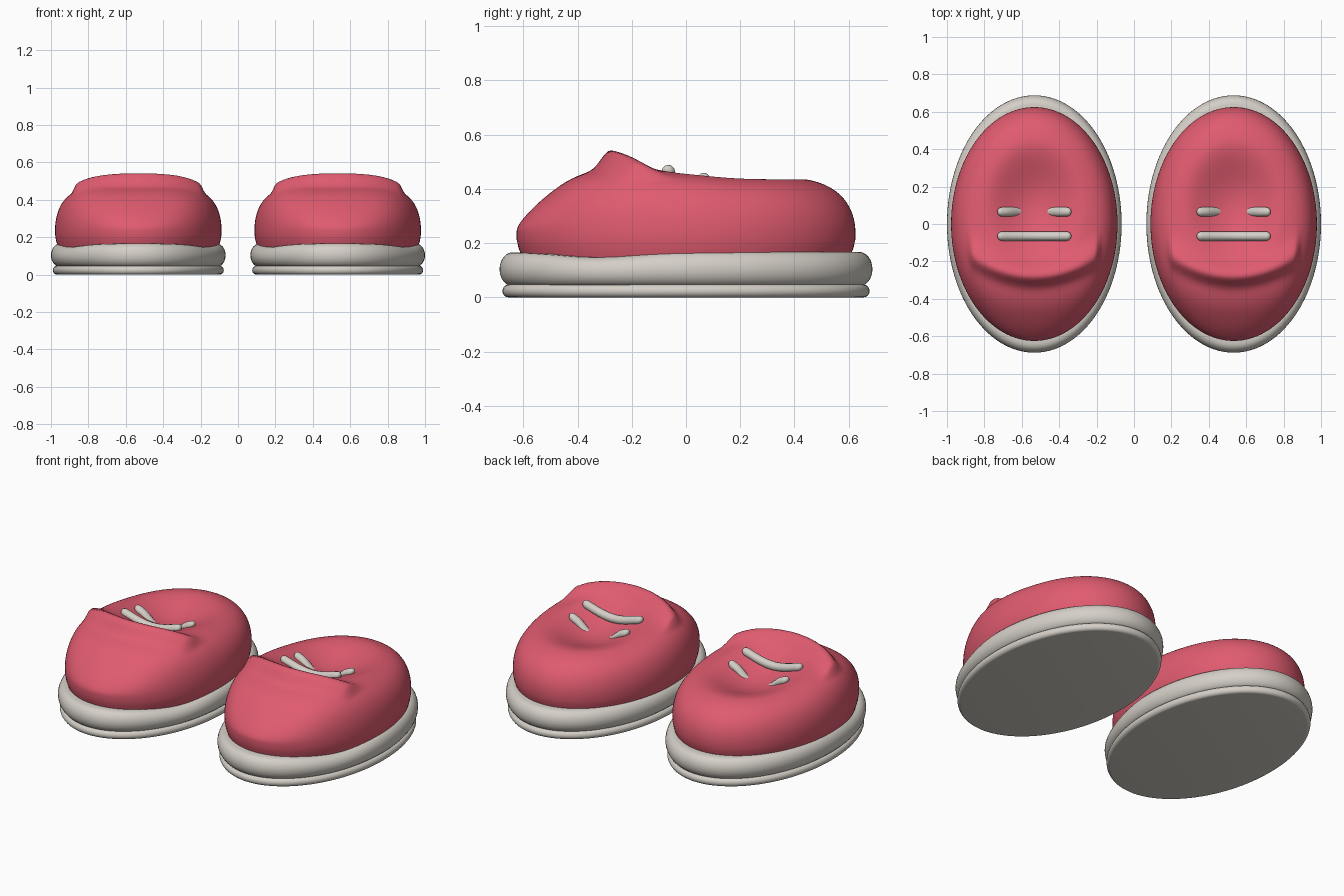
import bpy, bmesh, math

if "Cube" in bpy.data.objects:
    bpy.data.objects.remove(bpy.data.objects["Cube"])

A, B = 0.445, 0.625          # half width and half length of the upper
SEG = 112


def material(name, rgb):
    m = bpy.data.materials.new(name)
    m.diffuse_color = (*rgb, 1)
    m.use_nodes = True
    m.node_tree.nodes["Principled BSDF"].inputs["Base Color"].default_value = m.diffuse_color
    return m


RED = material("coral red", (0.74, 0.105, 0.16))
CREAM = material("warm white", (0.66, 0.625, 0.57))


def smoothstep(a, b, v):
    t = min(1, max(0, (v - a) / (b - a)))
    return t * t * (3 - 2 * t)


# Height of the top line along the length (y, z)
TOP = [(-0.75, 0.27), (-0.63, 0.33), (-0.54, 0.387), (-0.42, 0.448), (-0.3, 0.474),
       (-0.15, 0.474), (0, 0.46), (0.2, 0.447), (0.45, 0.449), (0.65, 0.45), (0.8, 0.45)]


def top_line(y):
    for i in range(1, len(TOP) - 2):
        (y0, z0), (y1, z1), (y2, z2), (y3, z3) = TOP[i - 1:i + 3]
        if y <= y2:
            t = (y - y1) / (y2 - y1)
            m1 = (z2 - z0) / (y2 - y0) * (y2 - y1)
            m2 = (z3 - z1) / (y3 - y1) * (y2 - y1)
            return ((2*t**3 - 3*t*t + 1) * z1 + (t**3 - 2*t*t + t) * m1
                    + (3*t*t - 2*t**3) * z2 + (t**3 - t*t) * m2)
    return TOP[-1][1]


def upper_height(x, y):
    rho = min(1, math.hypot(x / A, y / B))
    dome = math.sqrt(max(0, 1 - rho ** 6))
    z = 0.24 + (top_line(y) - 0.24) * dome
    # shallow foot dish
    d = (x / 0.28) ** 2 + ((y - 0.1) / 0.36) ** 2
    if d < 1:
        z -= 0.08 * (1 - d) ** 2
    # curved tongue lip across the front
    u = (x / 0.33) ** 2
    dy = y - (-0.28 + 0.1 * u)
    w = 0.045 if dy < 0 else 0.075
    lip = 0.067 * (1 - 0.35 * min(u, 1)) * (1 - smoothstep(0.325, 0.365, abs(x)))
    return z + lip * math.exp(-(dy / w) ** 2)


def finish(name, bm, mat, cx):
    bmesh.ops.recalc_face_normals(bm, faces=bm.faces)
    me = bpy.data.meshes.new(name)
    bm.to_mesh(me)
    bm.free()
    me.materials.append(mat)
    ob = bpy.data.objects.new(name, me)
    bpy.context.collection.objects.link(ob)
    ob.location.x = cx
    bpy.ops.object.select_all(action='DESELECT')
    ob.select_set(True)
    bpy.context.view_layer.objects.active = ob
    bpy.ops.object.shade_smooth_by_angle(angle=math.radians(50))


def skin(rings):
    """Join closed rings of points and cap both ends."""
    bm = bmesh.new()
    vs = [[bm.verts.new(p) for p in ring] for ring in rings]
    n = len(vs[0])
    for a, b in zip(vs, vs[1:]):
        for i in range(n):
            j = (i + 1) % n
            bm.faces.new((a[i], a[j], b[j], b[i]))
    bm.faces.new(vs[0])
    bm.faces.new(vs[-1])
    return bm


def oval(a, b, zfun):
    pts = []
    for i in range(SEG):
        t = 2 * math.pi * i / SEG
        x, y = a * math.cos(t), b * math.sin(t)
        pts.append((x, y, zfun(x, y)))
    return pts


def make_upper(cx):
    rings = []
    n = 72
    for k in range(1, n + 1):
        rho = math.sin(math.pi / 2 * k / n)
        rings.append(oval(A * rho, B * rho, upper_height))
    for rho, z in [(1.0, 0.215), (0.99, 0.185), (0.972, 0.155), (0.95, 0.12)]:
        rings.append(oval(A * rho, B * rho, lambda x, y: z))
    finish("shoe_upper", skin(rings), RED, cx)


def make_sole(name, a, b, z0, z1, r, dip, cx):
    """Oval slab with a rounded rim; its top dips slightly near the toes."""
    h = (z1 - z0) / 2
    rings = []
    for k in range(13):
        t = -math.pi / 2 + math.pi * k / 12
        off = r * (math.cos(t) - 1)
        zz = z0 + h + h * math.sin(t)
        f = (zz - z0) / (z1 - z0)
        rings.append(oval(a + off, b + off,
                          lambda x, y: zz - dip * f * math.exp(-((y + 0.33) / 0.2) ** 2)))
    finish(name, skin(rings), CREAM, cx)


def make_lace(x0, x1, y, lift, cx):
    """Rounded cord following the top surface; lift(x) raises or sinks it."""
    r, n = 0.025, 28
    rings = []
    for k in range(n + 1):
        t = -math.cos(math.pi * k / n)
        x = (x0 + x1) / 2 + t * (x1 - x0) / 2
        e = min(x - x0, x1 - x)
        rad = r if e >= r else max(0.001, math.sqrt(r * r - (r - e) ** 2))
        zc = upper_height(x, y) + lift(x)
        rings.append([(x, y + rad * math.cos(q * math.pi / 6),
                       zc + rad * math.sin(q * math.pi / 6)) for q in range(12)])
    finish("lace", skin(rings), CREAM, cx)


for cx in (-0.533, 0.533):
    make_sole("outsole", 0.457, 0.677, 0.0, 0.047, 0.022, 0, cx)
    make_sole("midsole", 0.467, 0.688, 0.04, 0.168, 0.05, 0.02, cx)
    make_upper(cx)
    # full lace, then a second one whose middle sinks into the dish
    make_lace(-0.198, 0.198, -0.065, lambda x: 0.01, cx)
    make_lace(-0.198, 0.198, 0.065,
              lambda x: 0.008 - 0.045 * (1 - smoothstep(0.03, 0.15, abs(x))), cx)
